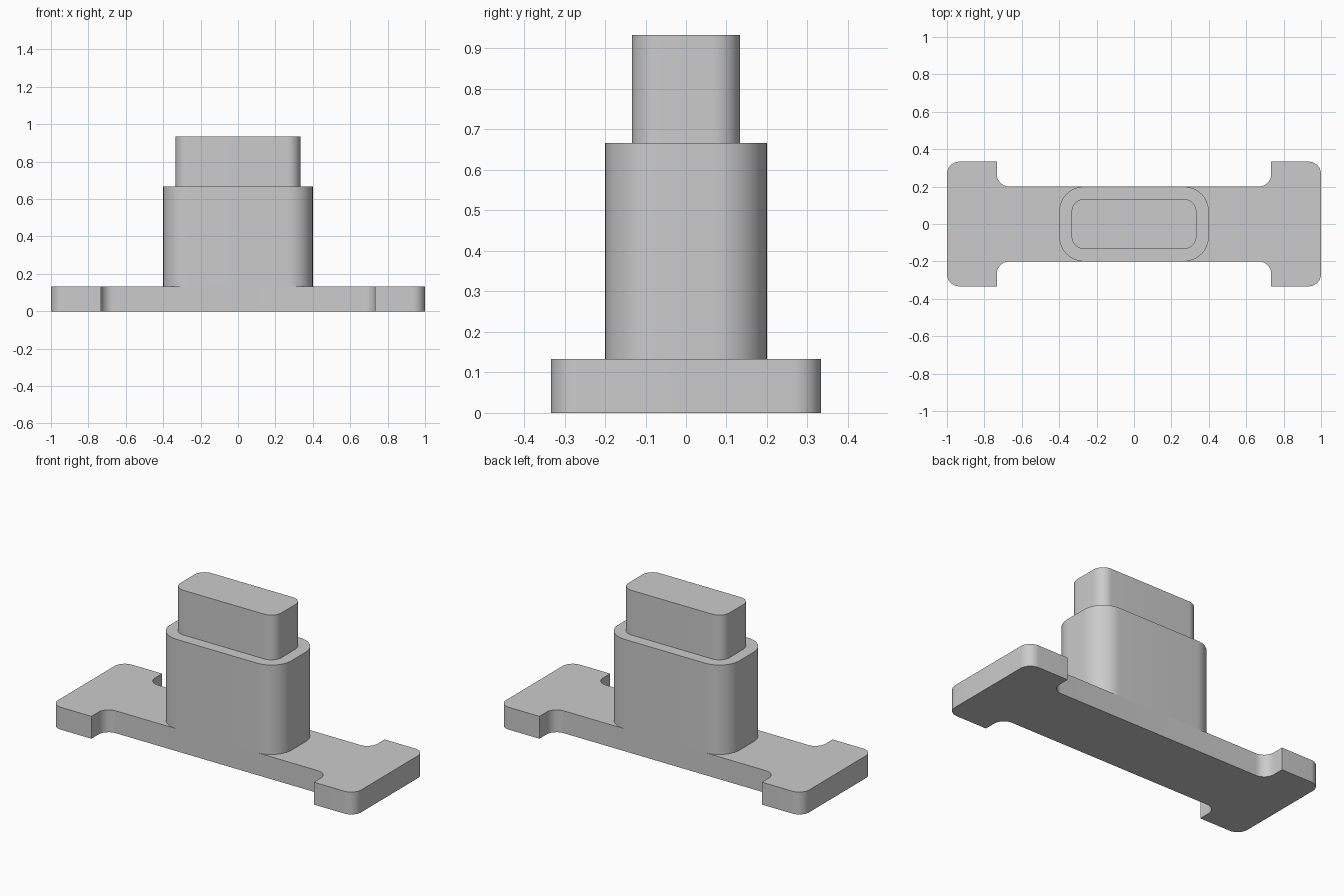
import bpy
import bmesh
import math
from mathutils import Vector

cube = bpy.data.objects.get("Cube")
if cube:
    bpy.data.objects.remove(cube, do_unlink=True)

U = 1 / 15  # base unit, also the small corner radius

grey = bpy.data.materials.new("light_grey")
grey.use_nodes = True
grey.diffuse_color = (0.6, 0.6, 0.6, 1)
grey.node_tree.nodes["Principled BSDF"].inputs["Base Color"].default_value = (0.6, 0.6, 0.6, 1)


def rounded(corners, steps=12):
    """Replace each right-angled (x, y, radius) corner with an arc."""
    outline = []
    for i, (x, y, r) in enumerate(corners):
        p = Vector((x, y))
        if r == 0:
            outline.append(p)
            continue
        a = (Vector(corners[i - 1][:2]) - p).normalized() * r
        b = (Vector(corners[(i + 1) % len(corners)][:2]) - p).normalized() * r
        for k in range(steps + 1):
            t = math.pi / 2 * k / steps
            outline.append(p + a * (1 - math.sin(t)) + b * (1 - math.cos(t)))
    return outline


def prism(name, corners, bottom, top):
    """Extrude a rounded outline upward into a solid."""
    bm = bmesh.new()
    face = bm.faces.new([bm.verts.new((p.x, p.y, bottom)) for p in rounded(corners)])
    moved = bmesh.ops.extrude_face_region(bm, geom=[face], use_keep_orig=True)["geom"]
    verts = [v for v in moved if isinstance(v, bmesh.types.BMVert)]
    bmesh.ops.translate(bm, verts=verts, vec=(0, 0, top - bottom))
    bmesh.ops.recalc_face_normals(bm, faces=bm.faces)
    mesh = bpy.data.meshes.new(name)
    bm.to_mesh(mesh)
    bm.free()
    mesh.materials.append(grey)
    obj = bpy.data.objects.new(name, mesh)
    bpy.context.collection.objects.link(obj)
    bpy.ops.object.select_all(action="DESELECT")
    obj.select_set(True)
    bpy.context.view_layer.objects.active = obj
    bpy.ops.object.shade_smooth_by_angle(angle=math.radians(30))
    return obj


def rectangle(x, y, r):
    return [(x, y, r), (-x, y, r), (-x, -y, r), (x, -y, r)]


# Base plate: narrow web with wide ends, mirrored from one quarter outline
quarter = [(15 * U, 5 * U, U), (11 * U, 5 * U, 0), (11 * U, 3 * U, U)]
half = quarter + [(-x, y, r) for x, y, r in reversed(quarter)]
plate = half + [(x, -y, r) for x, y, r in reversed(half)]
prism("base_plate", plate, 0, 2 * U)

# Column and the smaller plug on top of it
prism("column", rectangle(6 * U, 3 * U, 2 * U), 2 * U, 10 * U)
prism("top_plug", rectangle(5 * U, 2 * U, U), 10 * U, 14 * U)
